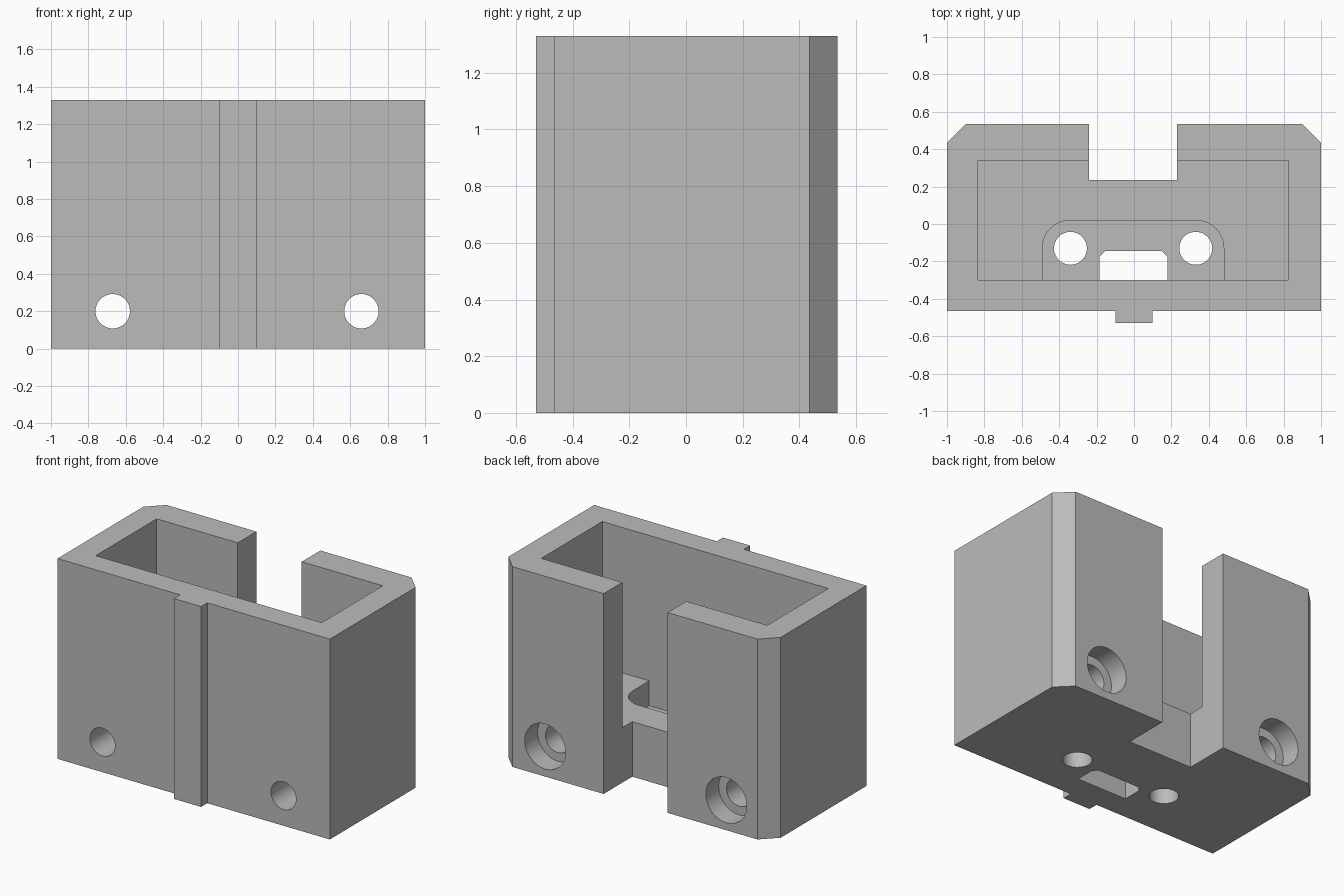
import bpy, bmesh, math
from mathutils import Matrix

default = bpy.data.objects.get("Cube")
if default:
    bpy.data.objects.remove(default)

grey = bpy.data.materials.new("plain grey")
grey.use_nodes = True
colour = (0.5, 0.5, 0.5, 1)
grey.diffuse_color = colour
grey.node_tree.nodes["Principled BSDF"].inputs["Base Color"].default_value = colour

HEIGHT, FLOOR, RECESS = 1.33, 0.365, 0.2


def prism(name, points, z0, z1):
    """Extrude a closed xy outline from z0 to z1."""
    bm = bmesh.new()
    face = bm.faces.new([bm.verts.new((x, y, z0)) for x, y in points])
    out = bmesh.ops.extrude_face_region(bm, geom=[face])
    verts = [v for v in out["geom"] if isinstance(v, bmesh.types.BMVert)]
    bmesh.ops.translate(bm, verts=verts, vec=(0, 0, z1 - z0))
    bmesh.ops.recalc_face_normals(bm, faces=bm.faces)
    mesh = bpy.data.meshes.new(name)
    bm.to_mesh(mesh)
    bm.free()
    mesh.materials.append(grey)
    obj = bpy.data.objects.new(name, mesh)
    bpy.context.collection.objects.link(obj)
    return obj


def box(x0, x1, y0, y1):
    return [(x0, y0), (x1, y0), (x1, y1), (x0, y1)]


def arc(cx, cy, r, start, end, steps):
    angles = [math.radians(start + (end - start) * i / steps) for i in range(steps + 1)]
    return [(cx + r * math.cos(a), cy + r * math.sin(a)) for a in angles]


def circle(cx, cy, r):
    return arc(cx, cy, r, 0, 360, 48)[:-1]


# Housing outline with chamfered rear corners, rear slot and front rib
outline = [(-1, -0.465), (-0.1, -0.465), (-0.1, -0.53), (0.1, -0.53), (0.1, -0.465),
           (1, -0.465), (1, 0.435), (0.9, 0.535), (0.23, 0.535), (0.23, 0.235),
           (-0.24, 0.235), (-0.24, 0.535), (-0.9, 0.535), (-1, 0.435)]
housing = prism("housing", outline, 0, HEIGHT)

# Main cavity, rounded floor recess and connector opening
cutters = [prism("cavity_cutter", box(-0.835, 0.825, -0.3, 0.34), FLOOR, 2)]
recess = ([(-0.49, -0.3), (0.48, -0.3)] + arc(0.33, -0.13, 0.15, 0, 90, 16)
          + arc(-0.34, -0.13, 0.15, 90, 180, 16))
recess = [(x, -0.3 if y == -0.3 else y) for x, y in recess]
cutters.append(prism("recess_cutter", recess, RECESS, FLOOR + 0.1))
opening = [(-0.185, -0.3), (0.18, -0.3), (0.18, -0.175), (0.15, -0.145),
           (-0.155, -0.145), (-0.185, -0.175)]
cutters.append(prism("opening_cutter", opening, -0.1, RECESS + 0.05))

# Vertical holes in the floor, and counterbored holes running front to back
turn = Matrix.Rotation(math.radians(90), 4, "X")
for vertical_x, bolt_x in ((-0.34, -0.67), (0.33, 0.66)):
    cutters.append(prism("floor_hole_cutter", circle(vertical_x, -0.13, 0.088), -0.1, RECESS + 0.05))
    for name, radius, near in (("bolt_cutter", 0.092, 0.6), ("counterbore_cutter", 0.15, -0.4)):
        bolt = prism(name, circle(bolt_x, 0.2, radius), -0.7, near)
        bolt.data.transform(turn)
        cutters.append(bolt)

for cutter in cutters:
    cutter.hide_render = True
    cutter.hide_set(True)
    cut = housing.modifiers.new(cutter.name, "BOOLEAN")
    cut.operation = "DIFFERENCE"
    cut.solver = "EXACT"
    cut.object = cutter

# Bake the cuts and remove the helpers
bpy.context.view_layer.update()
graph = bpy.context.evaluated_depsgraph_get()
result = bpy.data.meshes.new_from_object(housing.evaluated_get(graph))
housing.modifiers.clear()
housing.data = result
for cutter in cutters:
    bpy.data.objects.remove(cutter)

bpy.ops.object.select_all(action="DESELECT")
housing.select_set(True)
bpy.context.view_layer.objects.active = housing
bpy.ops.object.shade_smooth_by_angle(angle=math.radians(30))
